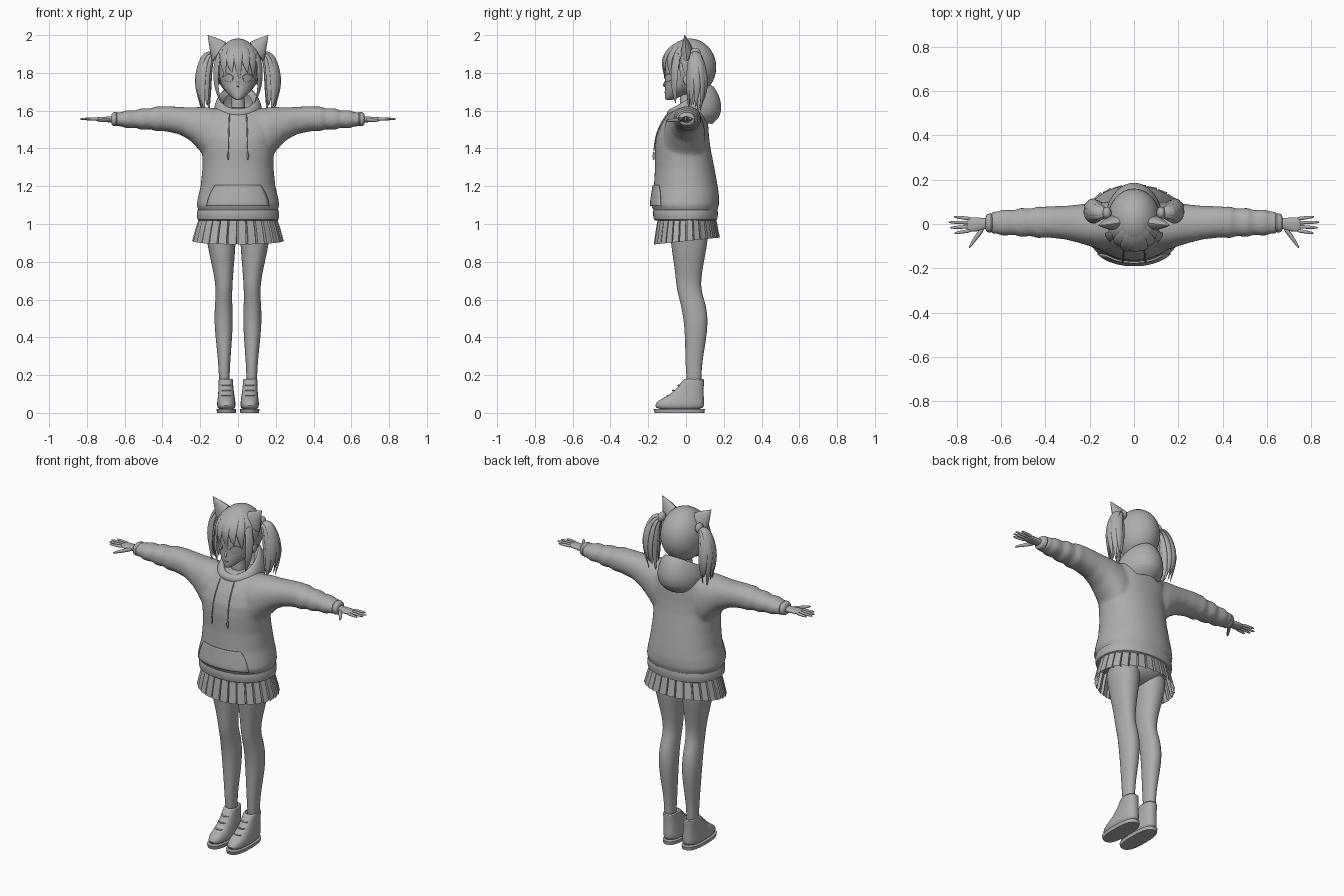
import bpy, bmesh, math
from mathutils import Vector

if "Cube" in bpy.data.objects:
    bpy.data.objects.remove(bpy.data.objects["Cube"])

grey = bpy.data.materials.new("plain grey")
grey.use_nodes = True
grey.diffuse_color = (.42, .42, .42, 1)
grey.node_tree.nodes["Principled BSDF"].inputs["Base Color"].default_value = (.42, .42, .42, 1)
SIDES = (("left", 1), ("right", -1))


def finish(name, bm, subdiv=0, angle=40):
    bmesh.ops.recalc_face_normals(bm, faces=bm.faces)
    mesh = bpy.data.meshes.new(name)
    bm.to_mesh(mesh)
    bm.free()
    mesh.materials.append(grey)
    ob = bpy.data.objects.new(name, mesh)
    bpy.context.collection.objects.link(ob)
    bpy.ops.object.select_all(action='DESELECT')
    bpy.context.view_layer.objects.active = ob
    ob.select_set(True)
    bpy.ops.object.shade_smooth_by_angle(angle=math.radians(angle))
    if subdiv:
        mod = ob.modifiers.new("smooth", 'SUBSURF')
        mod.levels = mod.render_levels = subdiv
    return ob


def skin(bm, rings, caps=True):
    """Bridge a list of point rings with quads."""
    rows = [[bm.verts.new(p) for p in ring] for ring in rings]
    n = len(rows[0])
    for a, b in zip(rows, rows[1:]):
        for i in range(n):
            j = (i + 1) % n
            bm.faces.new((a[i], a[j], b[j], b[i]))
    if caps:
        bm.faces.new(rows[0])
        bm.faces.new(rows[-1])
    return bm


def oval(n, power=2):
    """Unit superellipse points."""
    for i in range(n):
        c, s = (f(math.tau * i / n) for f in (math.cos, math.sin))
        yield (math.copysign(abs(c) ** (2 / power), c), math.copysign(abs(s) ** (2 / power), s))


def loft(bm, rows, axis='Z', side=1, n=16, power=2.2, caps=True):
    """Rows hold a position on the axis and the low and high bounds of both other axes."""
    rings = []
    for pos, a0, a1, b0, b1 in rows:
        ring = []
        for u, v in oval(n, power):
            a, b = (a0 + a1 + (a1 - a0) * u) / 2, (b0 + b1 + (b1 - b0) * v) / 2
            p = (a, b, pos) if axis == 'Z' else (pos, a, b)
            ring.append((p[0] * side, p[1], p[2]))
        rings.append(ring)
    return skin(bm, rings, caps)


def even(rows):
    """Rows symmetric in x: position, half width, front, back."""
    return [(z, -r, r, f, b) for z, r, f, b in rows]


def strand(name, pts, widths, thick, centre, subdiv=2):
    """Flattened tapering tube whose flat side faces away from a centre."""
    pts = [Vector(p) for p in pts]
    rings = []
    for i, (p, w) in enumerate(zip(pts, widths)):
        tangent = (pts[min(i + 1, len(pts) - 1)] - pts[max(i - 1, 0)]).normalized()
        out = p - Vector(centre)
        out = (out - tangent * out.dot(tangent)).normalized()
        across = tangent.cross(out)
        rings.append([p + across * w * u + out * w * thick * v for u, v in oval(6)])
    return finish(name, skin(bmesh.new(), rings), subdiv, 60)


def ball(name, centre, size, cut=None):
    bm = bmesh.new()
    bmesh.ops.create_uvsphere(bm, u_segments=32, v_segments=20, radius=1)
    for v in bm.verts:
        v.co = Vector(centre) + Vector(a * b for a, b in zip(v.co, size))
    if cut:
        bmesh.ops.delete(bm, geom=[f for f in bm.faces if cut(f.calc_center_median())], context='FACES')
    return finish(name, bm)


def patch(name, target, shape, thick):
    """Thin plate projected from the front on to a target."""
    n, bm = 16, bmesh.new()
    grid = [[shape(2 * i / n - 1, 2 * j / n - 1) for i in range(n + 1)] for j in range(n + 1)]
    rows = [[bm.verts.new((x, -.4, z)) for x, z in row] for row in grid]
    for a, b in zip(rows, rows[1:]):
        for i in range(n):
            bm.faces.new((a[i], a[i + 1], b[i + 1], b[i]))
    ob = finish(name, bm)
    wrap = ob.modifiers.new("wrap", 'SHRINKWRAP')
    wrap.target, wrap.wrap_method, wrap.use_project_y = target, 'PROJECT', True
    wrap.offset = thick / 2
    solid = ob.modifiers.new("thickness", 'SOLIDIFY')
    solid.thickness, solid.offset = thick, 0
    return ob


# Hoodie: torso and sleeves fused into one soft garment
bm = loft(bmesh.new(), even([
    (1.03, .2, -.155, .155), (1.07, .208, -.17, .165), (1.1, .22, -.185, .175), (1.15, .21, -.178, .175),
    (1.2, .198, -.17, .168), (1.3, .188, -.164, .15), (1.4, .19, -.165, .13), (1.46, .2, -.158, .122),
    (1.52, .2, -.135, .118), (1.57, .18, -.105, .112), (1.6, .15, -.08, .1), (1.617, .11, -.05, .08)]), n=40)
for _, s in SIDES:
    sleeve = [(.1, -.12, .1, 1.3, 1.61), (.16, -.115, .1, 1.33, 1.618), (.2, -.1, .095, 1.385, 1.62),
              (.25, -.085, .088, 1.44, 1.617), (.31, -.07, .082, 1.475, 1.62), (.38, -.062, .08, 1.49, 1.624)]
    for i in range(10):
        x, fold = .41 + .026 * i, .005 * math.sin(i * 2.1)
        t = i / 9
        sleeve.append((x, -.062 + .016 * t - fold, .078 - .02 * t + fold,
                       1.492 + .024 * t - fold, 1.622 - .03 * t + fold))
    loft(bm, sleeve, 'X', s, 28)
hoodie = finish("hoodie", bm)
fuse = hoodie.modifiers.new("fuse", 'REMESH')
fuse.mode, fuse.voxel_size, fuse.use_smooth_shade = 'VOXEL', .01, True
soft = hoodie.modifiers.new("soften", 'SMOOTH')
soft.factor, soft.iterations = .5, 6

# Hem, cuffs, pocket and drawstrings
finish("hem_band", loft(bmesh.new(), even([
    (1.015, .205, -.16, .155), (1.02, .218, -.172, .167), (1.05, .22, -.176, .17),
    (1.078, .217, -.176, .17), (1.085, .2, -.16, .155)]), n=32), 1)
patch("front_pocket", hoodie,
      lambda u, v: (u * (.15 - .022 * v - .008 * v * v), 1.15 + .055 * v), .008)
for label, s in SIDES:
    finish(label + "_cuff", loft(bmesh.new(), [
        (.635, -.035, .045, 1.522, 1.59), (.645, -.042, .052, 1.515, 1.596),
        (.665, -.038, .046, 1.518, 1.59), (.672, -.026, .034, 1.53, 1.578)], 'X', s), 1)
    cord = [(s * .045, -.095, 1.59), (s * .048, -.142, 1.52), (s * .05, -.164, 1.45), (s * .052, -.17, 1.38)]
    strand(label + "_drawstring", cord, [.004] * 4, 1, (0, 0, 1.4))
    strand(label + "_cord_tip", [(s * .052, -.171, z) for z in (1.385, 1.37, 1.335)],
           (.004, .007, .006), 1, (0, 0, 1.4), 1)

# Hood: a collar that rises and swells into a bag at the back
rings = []
for radius, low, high, bulge in ((.105, 1.55, 1.53, .03), (.13, 1.575, 1.57, .055), (.128, 1.6, 1.65, .06),
                                 (.108, 1.612, 1.72, .045), (.09, 1.61, 1.745, .03), (.075, 1.58, 1.7, .02)):
    ring = []
    for i in range(32):
        a = math.tau * i / 32
        back = (1 - math.cos(a)) / 2
        ring.append((radius * math.sin(a), .015 - radius * math.cos(a) * .9 + bulge * back ** 2,
                     low + (high - low) * back))
    rings.append(ring)
finish("hood", skin(bmesh.new(), rings, False), 2)

# Pleated skirt and hips
rings = []
for z, rx, ry, tilt in ((1.04, .2, .15, 0), (.97, .222, .162, .004), (.91, .238, .172, .018)):
    ring, pleats = [], 28
    for i in range(pleats):
        for step, k in ((0, 1.02), (.82, 1), (.88, .94), (.98, .94)):
            a = math.tau * (i + step) / pleats
            y = ry * k * math.sin(a)
            ring.append((rx * k * math.cos(a), y + .005, z + tilt * y / ry))
    rings.append(ring)
finish("pleated_skirt", skin(bmesh.new(), rings, False), 0, 10)
ball("hips", (0, .015, .98), (.165, .115, .075))

# Legs, shoes and hands
for label, s in SIDES:
    finish(label + "_leg", loft(bmesh.new(), [
        (.12, .045, .098, .01, .08), (.2, .044, .102, 0, .082), (.28, .04, .106, -.004, .088),
        (.4, .03, .12, -.006, .11), (.5, .026, .127, -.014, .118), (.58, .03, .122, -.03, .105),
        (.65, .03, .118, -.05, .08), (.72, .026, .126, -.056, .082), (.82, .017, .148, -.07, .1),
        (.92, .01, .17, -.085, .12), (1, .008, .17, -.085, .115)], side=s), 2)
    finish(label + "_shoe", loft(bmesh.new(), [
        (.015, .016, .107, -.16, .093), (.04, .012, .112, -.168, .097), (.065, .014, .11, -.152, .097),
        (.088, .018, .107, -.1, .095), (.12, .022, .104, -.06, .094), (.15, .026, .103, -.034, .095),
        (.178, .024, .104, -.014, .097), (.182, .034, .096, -.002, .086),
        (.165, .042, .09, .005, .08)], side=s, n=20, power=2.5), 1)
    finish(label + "_sole", loft(bmesh.new(), [
        (0, .012, .111, -.166, .097), (.02, .01, .114, -.172, .1)], side=s, n=28, power=2.6))
    for i in range(3):
        y, z = -.105 + .03 * i, .092 + .027 * i
        strand(label + "_shoelace", [(s * x, y + dy, z) for x, dy in ((.035, .015), (.062, -.002), (.09, .015))],
               [.005] * 3, .8, (s * .06, .1, 0), 1)
    finish(label + "_palm", loft(bmesh.new(), [
        (.64, -.018, .026, 1.535, 1.572), (.67, -.02, .026, 1.536, 1.57), (.7, -.034, .03, 1.54, 1.568),
        (.735, -.036, .03, 1.544, 1.567), (.755, -.034, .027, 1.546, 1.564)], 'X', s), 2)
    for i, tip in enumerate((.812, .832, .838, .815)):
        y0, y1 = -.029 + .0175 * i, -.042 + .025 * i
        strand(label + "_finger", [(s * (.735 + (tip - .735) * t), y0 + (y1 - y0) * t, 1.556)
                                   for t in (0, .35, .75, 1)], (.01, .0095, .008, .004), 1, (0, 0, 0))
    strand(label + "_thumb", [(s * .68, -.015, 1.552), (s * .705, -.05, 1.55), (s * .73, -.085, 1.548),
                              (s * .745, -.11, 1.546)], (.014, .012, .009, .004), 1, (0, 0, 0))

# Head, neck and face
finish("neck", loft(bmesh.new(), even([(1.54, .05, -.04, .06), (1.61, .036, -.03, .045),
                                      (1.72, .036, -.04, .04)])), 1)
head = finish("head", loft(bmesh.new(), even([
    (1.655, .012, -.104, -.075), (1.665, .026, -.112, -.05), (1.69, .056, -.113, .01),
    (1.72, .08, -.113, .05), (1.76, .096, -.112, .09), (1.81, .104, -.116, .11),
    (1.88, .1, -.105, .11), (1.94, .07, -.07, .08)]), n=24, power=2), 2)
strand("nose", [(0, -.105, 1.765), (0, -.113, 1.745), (0, -.12, 1.732), (0, -.108, 1.725)],
       (.004, .008, .008, .005), .8, (0, 0, 1.74))
patch("mouth", head, lambda u, v: (.016 * u, 1.695 + .002 * v + .002 * u * u), .003)
for label, s in SIDES:
    patch(label + "_eye", head, lambda u, v: (
        s * (.052 + .024 * u), 1.772 + .004 * u + .019 * v * math.sqrt(1.05 - u * u)), .004)
    patch(label + "_lashes", head, lambda u, v: (
        s * (.052 + .028 * u), 1.793 + .004 * u - .015 * u * u + .003 * v), .008)
    ball(label + "_ear", (s * .105, .005, 1.765), (.012, .02, .03))

# Hair cap with the face left open
CENTRE = (0, .02, 1.83)
ball("hair_cap", CENTRE, (.119, .14, .152), lambda c: c.y < -.03 and c.z < 1.88)


def scalp(azimuth, lift, k):
    a, e = math.radians(azimuth), math.radians(lift)
    return (.119 * k * math.cos(e) * math.sin(a), .02 - .14 * k * math.cos(e) * math.cos(a),
            1.83 + .15 * k * math.sin(e))


# Fringe, side locks, twin tails and pointed ears
for i in range(-4, 5):
    tip = (-28, -12, -22, -8, -30)[abs(i)]
    path = [scalp(i * 20, lift, k) for lift, k in ((80, .96), (55, 1), (30, 1.05), (8, 1.07))]
    strand("fringe_lock", path + [scalp(i * 20 + 5, tip, 1.04)], (.012, .026, .032, .026, .002), .3, CENTRE)
for label, s in SIDES:
    strand(label + "_side_lock", [(s * .1, -.045, 1.91), (s * .119, -.06, 1.83), (s * .117, -.065, 1.75),
                                  (s * .108, -.06, 1.69), (s * .085, -.055, 1.635)],
           (.02, .03, .024, .016, .002), .3, CENTRE)
    ball(label + "_hair_tie", (s * .122, .05, 1.905), (.02, .028, .028))
    for i in range(9):
        a = math.tau * i / 9
        c, d = math.cos(a), math.sin(a)
        strand(label + "_tail_lock", [
            (s * .115, .05, 1.905), (s * (.162 + .02 * c), .05 + .025 * d, 1.9 + .018 * c),
            (s * (.186 + .034 * c), .058 + .046 * d, 1.8), (s * (.186 + .034 * c), .06 + .05 * d, 1.71),
            (s * (.172 + .02 * c), .05 + .035 * d, 1.61 - .03 * math.sin(i * 2))],
            (.012, .02, .027, .021, .002), .45, (s * .18, .055, 1.78))
    rings = []
    for t in (0, .35, .7, 1):
        k = max(1 - t ** 1.15, .02)
        x, z = .1 + .06 * t, 1.912 + .088 * t
        rings.append([(s * (x + .037 * u * k), .005 - .012 * t + .032 * v * k, z - .05 * u * k)
                      for u, v in oval(12)])
    finish(label + "_pointed_ear", skin(bmesh.new(), rings))
